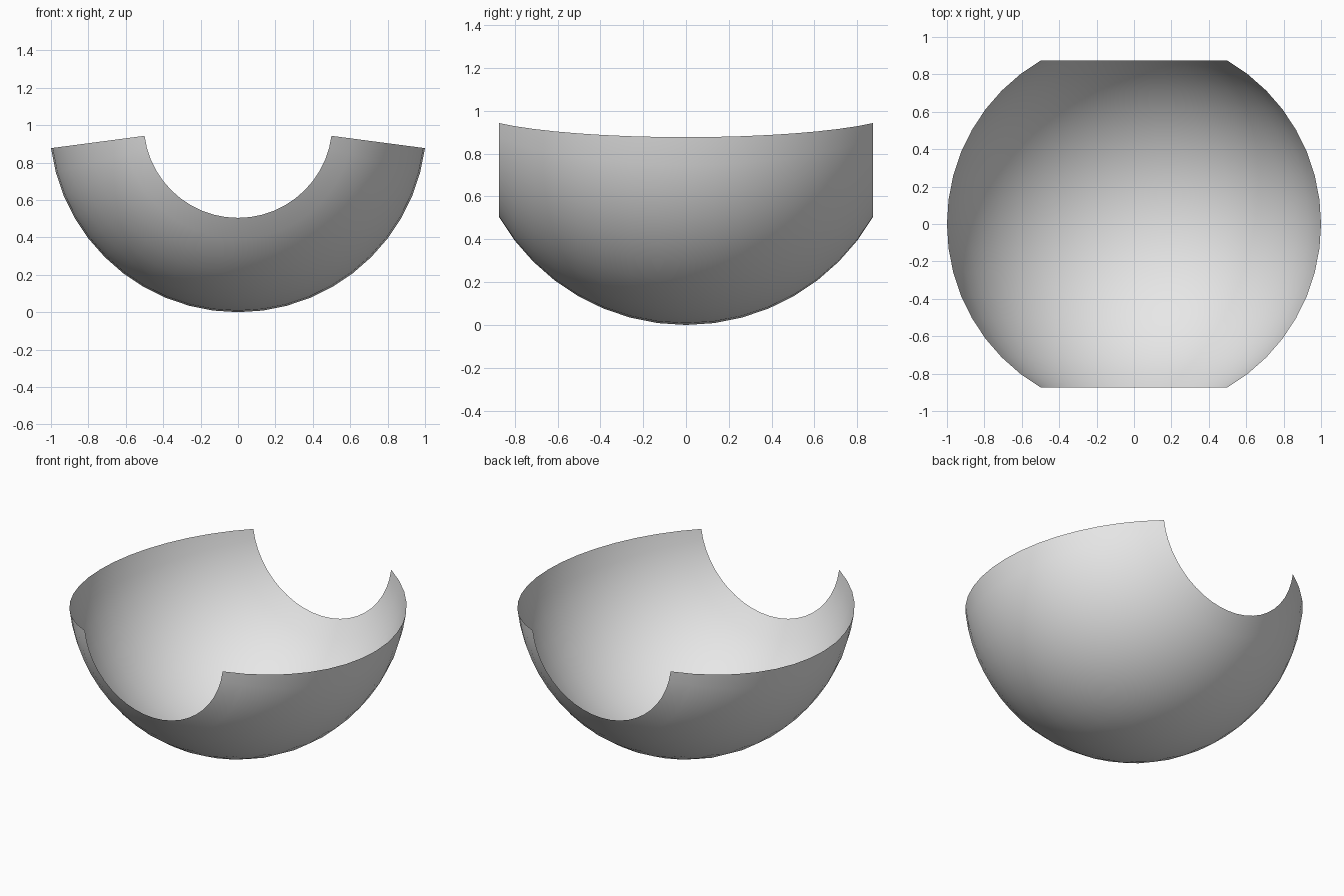
import bpy
import bmesh
import math
from mathutils import Matrix

cube = bpy.data.objects.get("Cube")
if cube:
    bpy.data.objects.remove(cube, do_unlink=True)

STEP = math.radians(7.5)
RADIUS = 1 / math.cos(STEP)          # makes the cut rim exactly 2 wide
OPENING_Y = RADIUS * math.sin(math.radians(60))

# Plain grey finish
grey = bpy.data.materials.new("light_grey")
grey.use_nodes = True
colour = (0.8, 0.8, 0.8, 1)
grey.diffuse_color = colour
grey.node_tree.nodes["Principled BSDF"].inputs["Base Color"].default_value = colour

# Thin sphere with its poles pointing to the front and back
bm = bmesh.new()
bmesh.ops.create_uvsphere(bm, u_segments=48, v_segments=24, radius=RADIUS,
                          matrix=Matrix.Rotation(math.pi / 2, 4, 'X'))


def is_cut_away(face):
    """Round openings at both poles, and everything above the sloped rim."""
    c = face.calc_center_median()
    return abs(c.y) > OPENING_Y or c.z > -abs(c.x) * math.tan(STEP)


bmesh.ops.delete(bm, geom=[f for f in bm.faces if is_cut_away(f)], context='FACES')
bmesh.ops.translate(bm, verts=bm.verts, vec=(0, 0, RADIUS))
bmesh.ops.recalc_face_normals(bm, faces=bm.faces)

# Normals point out of the bowl
lowest = min(bm.faces, key=lambda f: f.calc_center_median().z)
if lowest.normal.z > 0:
    bmesh.ops.reverse_faces(bm, faces=bm.faces)
for face in bm.faces:
    face.smooth = True

mesh = bpy.data.meshes.new("bowl_shell")
bm.to_mesh(mesh)
bm.free()
mesh.materials.append(grey)
bowl = bpy.data.objects.new("bowl_shell", mesh)
bpy.context.collection.objects.link(bowl)
